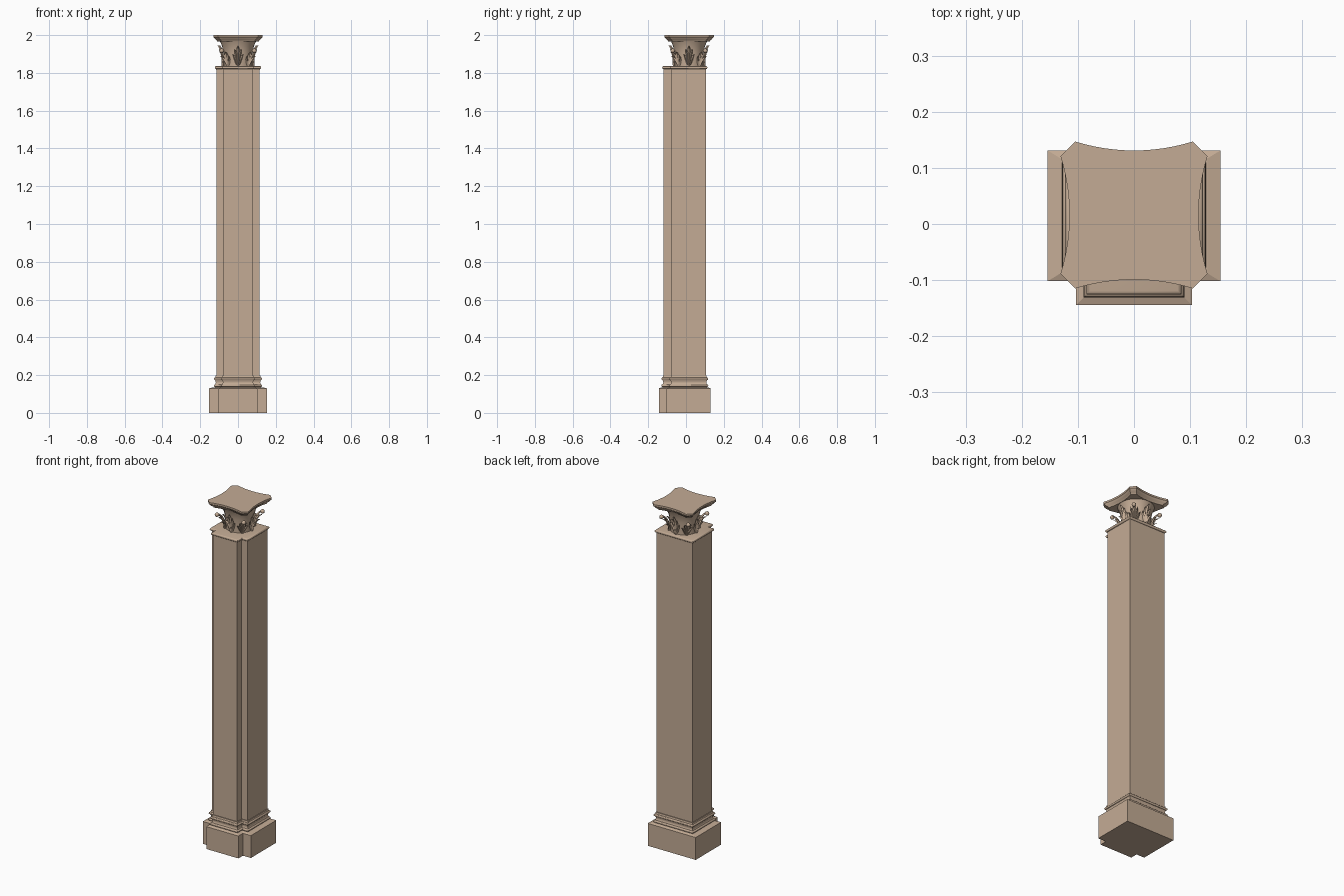
import bpy, bmesh, math
from mathutils import Vector

if "Cube" in bpy.data.objects:
    bpy.data.objects.remove(bpy.data.objects["Cube"])

stone = bpy.data.materials.new("stone")
stone.diffuse_color = (0.55, 0.41, 0.30, 1)
stone.use_nodes = True
stone.node_tree.nodes["Principled BSDF"].inputs["Base Color"].default_value = stone.diffuse_color
CY = 0.016      # centre of the capital in y


def make(name, bm, smooth=None):
    bmesh.ops.recalc_face_normals(bm, faces=bm.faces)
    me = bpy.data.meshes.new(name)
    bm.to_mesh(me)
    bm.free()
    ob = bpy.data.objects.new(name, me)
    bpy.context.collection.objects.link(ob)
    me.materials.append(stone)
    if smooth:
        bpy.ops.object.select_all(action='DESELECT')
        ob.select_set(True)
        bpy.context.view_layer.objects.active = ob
        bpy.ops.object.shade_smooth_by_angle(angle=math.radians(smooth))
    return ob


def loft(bm, rings):
    """Skin a stack of closed rings and cap both ends."""
    vs = [[bm.verts.new(p) for p in r] for r in rings]
    n = len(vs[0])
    for a, b in zip(vs, vs[1:]):
        for i in range(n):
            j = (i + 1) % n
            bm.faces.new((a[i], a[j], b[j], b[i]))
    bm.faces.new(vs[0][::-1])
    bm.faces.new(vs[-1])


def pier_outline(d, z, side=0.0):
    """Stepped plan of the pier grown outwards by d."""
    w, p = 0.115 + d + side, 0.077 + d
    back, step, front = 0.105 + d, -0.076 - d, -0.118 - d
    return [(-w, back, z), (-w, step, z), (-p, step, z), (-p, front, z),
            (p, front, z), (p, step, z), (w, step, z), (w, back, z)]


def pier_part(name, profile, smooth=None):
    bm = bmesh.new()
    loft(bm, [pier_outline(*p) for p in profile])
    make(name, bm, smooth)


def torus(d0, d1, z0, z1, n=6):
    return [(d0 + (d1 - d0) * math.sin(math.pi * i / n),
             z0 + (z1 - z0) * (1 - math.cos(math.pi * i / n)) / 2)
            for i in range(n + 1)]


# plinth, base mouldings, shaft and necking
pier_part("plinth", [(0.026, 0, 0.013), (0.026, 0.13, 0.013), (0.012, 0.135, 0.004)])
pier_part("base_moulding",
          [(0.006, 0.132)] + torus(0.006, 0.013, 0.137, 0.151)
          + [(0.004, 0.156), (0.002, 0.163), (0.005, 0.17)]
          + torus(0.006, 0.012, 0.173, 0.187) + [(0.004, 0.192), (0.004, 0.197)], 40)
pier_part("shaft", [(0, 0.13), (0, 1.825)])
pier_part("necking", [(0, 1.815)] + torus(0.001, 0.008, 1.82, 1.836), 40)

# bell of the capital
bm = bmesh.new()
bell = [(0.074, 1.83), (0.075, 1.87), (0.078, 1.91), (0.084, 1.94),
        (0.092, 1.96), (0.098, 1.974)]
loft(bm, [[(r * math.cos(t), CY + r * math.sin(t), z)
           for t in (2 * math.pi * i / 32 for i in range(32))] for r, z in bell])
make("capital_bell", bm, 35)


# abacus: four concave sides with cut corners
def abacus_ring(s, z):
    pts = []
    for k in range(4):
        a = k * math.pi / 2
        for i in range(13):
            t = i / 6 - 1
            x, y = 0.105 * t * s, -(0.115 + 0.016 * t * t) * s
            pts.append((x * math.cos(a) - y * math.sin(a),
                        CY + x * math.sin(a) + y * math.cos(a), z))
    return pts


bm = bmesh.new()
loft(bm, [abacus_ring(*p) for p in
          [(0.84, 1.967), (0.87, 1.974), (0.93, 1.979), (0.96, 1.985),
           (0.97, 1.987), (1.0, 1.99), (1.0, 2.0)]])
make("abacus", bm, 30)


# acanthus leaves: fans of ridged, tapering lobes
def lobe(bm, ang, lean, height, width, r0, flare):
    rings = []
    for i in range(8):
        t = i / 7
        a = ang + lean * t ** 0.8 / 0.08
        r = r0 + flare * t ** 2.2
        z = 1.834 + height * (t - 0.12 * max(0, t - 0.75) * 4)
        w = width * (0.65 + 0.5 * math.sin(math.pi * t)) * (1 - t ** 5) + 0.0008
        out = Vector((math.cos(a), math.sin(a), 0))
        tan = Vector((-out.y, out.x, 0))
        c = Vector((0, CY, z)) + out * r
        rings.append([c - tan * w, c - out * 0.006, c + tan * w,
                      c + tan * w * 0.35 + out * 0.004, c + out * 0.008,
                      c - tan * w * 0.35 + out * 0.004])
    loft(bm, rings)


for k in range(8):
    corner = k % 2
    ang = k * math.pi / 4
    bm = bmesh.new()
    h, fl = (0.105, 0.043) if corner else (0.125, 0.022)
    lobe(bm, ang, 0, h, 0.009, 0.078, fl)
    for s in (-1, 1):
        lobe(bm, ang, s * 0.014, h * 0.82, 0.0065, 0.077, fl * 0.85)
        lobe(bm, ang, s * 0.025, h * 0.58, 0.0055, 0.076, fl * 0.65)
    # curled tip on the corner leaves
    if corner:
        tip = Vector((math.cos(ang) * 0.122, CY + math.sin(ang) * 0.122, 1.917))
        res = bmesh.ops.create_icosphere(bm, subdivisions=2, radius=0.012)
        bmesh.ops.translate(bm, verts=res["verts"], vec=tip)
    make(f"{'corner' if corner else 'face'}_leaf_{k // 2 + 1}", bm, 35)
